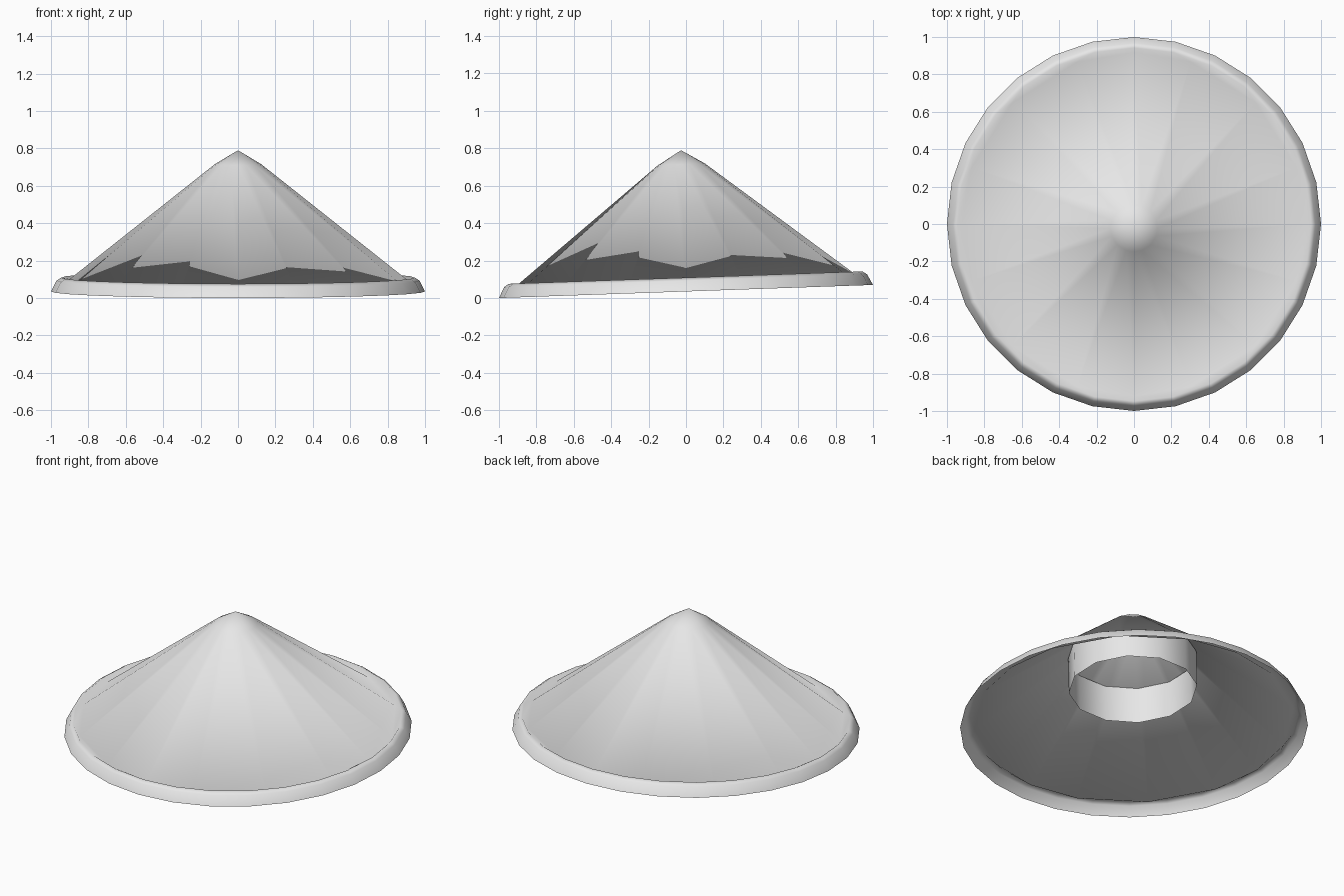
import bpy, bmesh, math
from mathutils import Matrix

cube = bpy.data.objects.get("Cube")
if cube:
    bpy.data.objects.remove(cube)

# Single pale grey material
grey = bpy.data.materials.new("pale_grey")
grey.use_nodes = True
grey.diffuse_color = (0.8, 0.8, 0.8, 1)
grey.node_tree.nodes["Principled BSDF"].inputs["Base Color"].default_value = (0.8, 0.8, 0.8, 1)

# The whole hat leans slightly forward
LEAN = Matrix.Translation((0, 0, 0.035)) @ Matrix.Rotation(0.035, 4, "X")

# Ring angles in degrees: fine for the rim, coarser for the cone
STEP = 360 / 28
FINE = [STEP * i for i in range(28)]
COARSE = [STEP * (7 * q + k) for q in range(4) for k in (0, 1.5, 3.5, 5.5)]
BAND = [15 + 30 * i for i in range(12)]


def ring(bm, angles, radius, z):
    verts = []
    for a in angles:
        t = math.radians(a)
        verts.append(bm.verts.new((radius * math.sin(t), -radius * math.cos(t), z)))
    return angles, verts


def stitch(bm, upper, lower):
    """Join two closed rings, walking round them by angle."""
    (ua, uv), (la, lv) = upper, lower
    i = j = 0
    while i < len(uv) or j < len(lv):
        nu = ua[i + 1] if i + 1 < len(uv) else ua[0] + 360
        nl = la[j + 1] if j + 1 < len(lv) else la[0] + 360
        u0, u1 = uv[i % len(uv)], uv[(i + 1) % len(uv)]
        l0, l1 = lv[j % len(lv)], lv[(j + 1) % len(lv)]
        if i < len(uv) and j < len(lv) and abs(nu - nl) < 0.01:
            bm.faces.new((u0, l0, l1, u1))
            i, j = i + 1, j + 1
        elif j >= len(lv) or (i < len(uv) and nu < nl):
            bm.faces.new((u0, l0, u1))
            i += 1
        else:
            bm.faces.new((u0, l0, l1))
            j += 1


def finish(bm, name):
    bm.normal_update()
    mesh = bpy.data.meshes.new(name)
    bm.to_mesh(mesh)
    bm.free()
    mesh.transform(LEAN)
    mesh.materials.append(grey)
    for p in mesh.polygons:
        p.use_smooth = True
    obj = bpy.data.objects.new(name, mesh)
    bpy.context.collection.objects.link(obj)


# Cone with blunt tip, shallow groove and flared rim, one open shell
bm = bmesh.new()
rings = [ring(bm, COARSE, 0.125, 0.68), ring(bm, COARSE, 0.92, 0.05)]
rings += [ring(bm, FINE, r, z) for r, z in ((0.945, 0.074), (0.97, 0.058), (1.0, 0.0))]
for above, below in zip(rings, rings[1:]):
    stitch(bm, above, below)
apex = bm.verts.new((0, 0, 0.755))
tip = rings[0][1]
for k, v in enumerate(tip):
    bm.faces.new((apex, v, tip[(k + 1) % len(tip)]))
finish(bm, "hat_shell")

# Head band hanging inside the cone
bm = bmesh.new()
stitch(bm, ring(bm, BAND, 0.37, 0.48), ring(bm, BAND, 0.37, 0.25))
finish(bm, "head_band")
